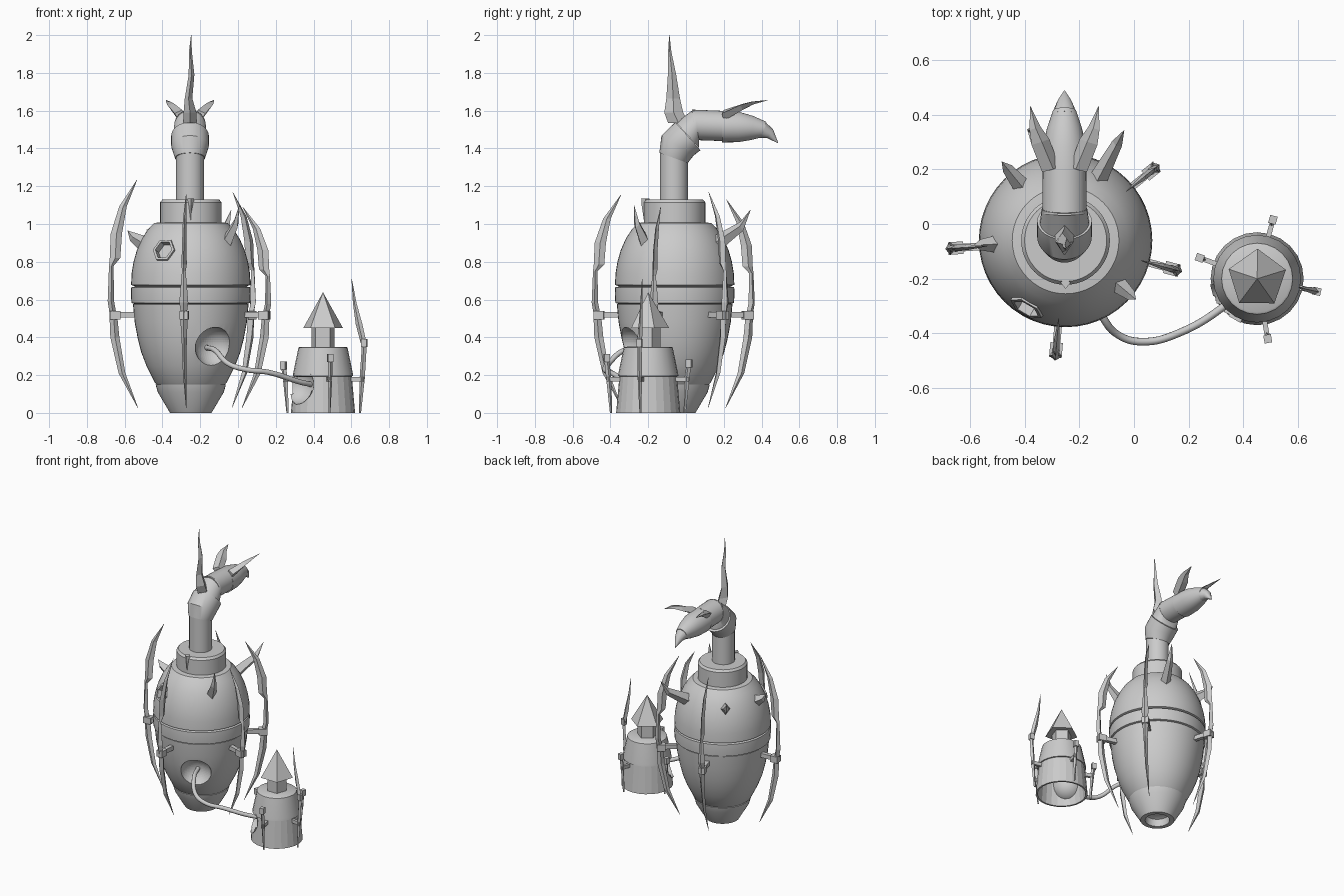
import bpy, bmesh
from math import sin, cos, pi, radians
from mathutils import Vector as V

if "Cube" in bpy.data.objects:
    bpy.data.objects.remove(bpy.data.objects["Cube"])

BODY, TOWER = V((-0.25, -0.06, 0)), V((0.45, -0.2, 0))


def make(name, bm, smooth=False):
    bmesh.ops.recalc_face_normals(bm, faces=bm.faces[:])
    me = bpy.data.meshes.new(name)
    bm.to_mesh(me)
    bm.free()
    ob = bpy.data.objects.new(name, me)
    bpy.context.collection.objects.link(ob)
    if smooth:
        bpy.ops.object.select_all(action='DESELECT')
        ob.select_set(True)
        bpy.context.view_layer.objects.active = ob
        bpy.ops.object.shade_smooth_by_angle(angle=radians(35))
    return ob


def skin(name, rings, smooth=False, caps=True, close=False):
    """Bridge equal-length rings of points."""
    bm = bmesh.new()
    vs = [[bm.verts.new(p) for p in r] for r in rings]
    pairs = list(zip(vs, vs[1:])) + ([(vs[-1], vs[0])] if close else [])
    n = len(vs[0])
    for a, b in pairs:
        for i in range(n):
            j = (i + 1) % n
            bm.faces.new((a[i], a[j], b[j], b[i]))
    if caps and not close:
        bm.faces.new(vs[0])
        bm.faces.new(vs[-1])
    return make(name, bm, smooth)


def lathe(name, c, prof, n=48, smooth=True, close=False, turn=0.0):
    return skin(name, [[c + V((r * cos(turn + 2 * pi * i / n), r * sin(turn + 2 * pi * i / n), z))
                        for i in range(n)] for r, z in prof], smooth, True, close)


def tube(name, secs, n=32):
    """Round sections in the yz plane: (y, z, pitch in degrees, radius)."""
    rings = []
    for y, z, a, r in secs:
        a = radians(a)
        up = V((0, -sin(a), cos(a)))
        c = V((BODY.x - 0.004, y, z))
        rings.append([c + r * (cos(2 * pi * i / n) * V((1, 0, 0)) + sin(2 * pi * i / n) * up) for i in range(n)])
    return skin(name, rings, True)


def blade(name, secs, a, b):
    """Diamond-section spike: (centre, half width along a, half thickness along b)."""
    return skin(name, [[p + a * w, p + b * t, p - a * w, p - b * t] for p, w, t in secs])


def frame(c, deg):
    r = V((cos(radians(deg)), sin(radians(deg)), 0))
    t = V((-r.y, r.x, 0))
    return r, t, (lambda d, z: c + r * d + V((0, 0, z)))


def block(name, c, deg, r0, r1, half, z0, z1):
    r, t, at = frame(c, deg)
    return skin(name, [[at(d, z0) - t * half, at(d, z0) + t * half, at(d, z1) + t * half, at(d, z1) - t * half]
                       for d in (r0, r1)])


def sphere_bm(c, r):
    bm = bmesh.new()
    bmesh.ops.create_uvsphere(bm, u_segments=48, v_segments=32, radius=r)
    bmesh.ops.translate(bm, verts=bm.verts[:], vec=c)
    return bm


def cut(ob, cutter):
    cutter.hide_render = True
    m = ob.modifiers.new("cut", 'BOOLEAN')
    m.object, m.operation, m.solver = cutter, 'DIFFERENCE', 'EXACT'
    bpy.context.view_layer.objects.active = ob
    bpy.ops.object.modifier_apply(modifier=m.name)
    bpy.data.objects.remove(cutter)


# Main vessel: foot, lower hull, waist band, upper dome, collar
lathe("foot", BODY, [(0.05, 0.06), (0.075, 0.05), (0.08, 0.0), (0.11, 0.0), (0.175, 0.11), (0.186, 0.15), (0.17, 0.155)])
hull = lathe("lower_hull", BODY, [(0.17, 0.14), (0.19, 0.16), (0.235, 0.25), (0.262, 0.32), (0.28, 0.39),
                                  (0.297, 0.48), (0.306, 0.575), (0.28, 0.58)])
lathe("waist_band", BODY, [(0.29, 0.575), (0.314, 0.582), (0.317, 0.63), (0.315, 0.665), (0.29, 0.67)])
dome = lathe("upper_dome", BODY, [(0.29, 0.668), (0.316, 0.678), (0.313, 0.74), (0.303, 0.8), (0.286, 0.86),
                                  (0.26, 0.92), (0.228, 0.97), (0.195, 1.005), (0.15, 1.01)])
lathe("collar", BODY, [(0.162, 0.99), (0.162, 1.115), (0.15, 1.13), (0.07, 1.13)])
blade("collar_wedge", [(BODY + V((0, -0.155, z)), w, t) for z, w, t in
                       ((1.135, 0.018, 0.022), (1.1, 0.016, 0.02), (1.02, 0.001, 0.008))], V((1, 0, 0)), V((0, 1, 0)))

# Bowl-shaped socket in the lower hull
r, t, at = frame(BODY, -63)
cut(hull, make("socket_cutter", sphere_bm(at(0.29, 0.345), 0.108)))

# Hexagonal porthole on the dome
r, t, at = frame(BODY, -120)
nrm = (r + V((0, 0, 0.4))).normalized()
up = nrm.cross(t).normalized()
hexa = lambda rad, d: [at(0.28, 0.86) + nrm * d + rad * (cos(k * pi / 3) * t + sin(k * pi / 3) * up) for k in range(6)]
cut(dome, skin("porthole_cutter", [hexa(0.055, -0.03), hexa(0.055, 0.1)]))
skin("porthole_frame", [hexa(0.067, -0.03), hexa(0.065, 0.01), hexa(0.05, 0.01), hexa(0.05, -0.03)], close=True)

# Neck and jointed head
lathe("neck", BODY + V((-0.004, -0.004, 0)), [(0.074, 1.12), (0.074, 1.4)], 32)
tube("neck_joint", [(-0.066, 1.35, 70, 0.08), (-0.045, 1.415, 58, 0.1), (0.01, 1.465, 42, 0.1)])
tube("head_joint", [(0.008, 1.47, 42, 0.09), (0.055, 1.525, 10, 0.083)])
tube("head_pipe", [(0.04, 1.525, 6, 0.081), (0.195, 1.519, 0, 0.08)])
tube("head", [(0.19, 1.515, 0, 0.083), (0.28, 1.513, -3, 0.08), (0.35, 1.508, -6, 0.064), (0.415, 1.5, -15, 0.042)])
tube("beak", [(0.4, 1.502, -15, 0.047), (0.445, 1.478, -35, 0.028), (0.488, 1.428, -55, 0.001)], 12)

# Head horns, mirrored
for s, side in ((-1, "left"), (1, "right")):
    pts = ((0.05, 0.2, 1.575, 0.035, 0.03), (0.088, 0.3, 1.62, 0.036, 0.017),
           (0.108, 0.35, 1.64, 0.022, 0.009), (0.125, 0.43, 1.655, 0.001, 0.001))
    blade(side + "_horn", [(V((-0.254 + s * x, y, z)), w, h) for x, y, z, w, h in pts],
          V((s * 0.9, -0.3, 0.3)), V((-s * 0.3, 0, 0.95)))

# Crest spike
blade("crest_spike", [(V((x, y, z)), w, h) for x, y, z, w, h in
                      ((-0.254, -0.04, 1.535, 0.055, 0.035), (-0.254, -0.065, 1.59, 0.05, 0.034),
                       (-0.262, -0.068, 1.665, 0.036, 0.02), (-0.246, -0.074, 1.79, 0.022, 0.015),
                       (-0.252, -0.086, 1.91, 0.009, 0.008), (-0.248, -0.088, 2.0, 0.001, 0.001))],
      V((0, 1, 0)), V((1, 0, 0)))

# Curved arms around the vessel
for k, (deg, top) in enumerate(((184, 1.235), (265, 1.155), (345, 1.09), (39, 1.17), (106, 1.13))):
    r, t, at = frame(BODY, deg)
    u = lambda f: 0.52 + f * (top - 0.52)
    blade(f"arm_upper_{k}", [(at(d, u(f)), w, h) for d, f, w, h in
                             ((0.412, 0, 0.018, 0.014), (0.424, 0.1, 0.017, 0.024), (0.422, 0.36, 0.012, 0.01),
                              (0.402, 0.42, 0.028, 0.014), (0.395, 0.6, 0.03, 0.012), (0.36, 0.8, 0.02, 0.01),
                              (0.285, 1, 0.001, 0.001))], r, t)
    blade(f"arm_lower_{k}", [(at(d, z), w, h) for d, z, w, h in
                             ((0.412, 0.53, 0.02, 0.022), (0.403, 0.4, 0.024, 0.014), (0.365, 0.21, 0.018, 0.01),
                              (0.28, 0.025, 0.001, 0.001))], r, t)
    block(f"arm_bracket_{k}", BODY, deg, 0.28, 0.4, 0.014, 0.505, 0.535)
    block(f"arm_clamp_{k}", BODY, deg, 0.375, 0.43, 0.023, 0.495, 0.54)

# Thorns on the dome: angle, tip radius, tip height
for k, (deg, tip, z) in enumerate(((183, 0.335, 0.965), (129, 0.37, 0.97), (62, 0.455, 1.075), (-40, 0.335, 1.1))):
    r, t, at = frame(BODY, deg)
    blade(f"thorn_{k}", [(at(0.24, 0.89), 0.045, 0.035), (at(0.06 + 0.75 * tip, 0.45 + 0.5 * z), 0.025, 0.02),
                         (at(tip, z), 0.001, 0.001)], V((0, 0, 0.9)) - r * 0.4, t)

# Small tower: hollow wall, cap, post and pyramid roof
low = lathe("tower_wall", TOWER, [(0.17, 0), (0.152, 0.2), (0.14, 0.2), (0.158, 0)], 24, False, True)
lathe("tower_upper", TOWER, [(0.135, 0.19), (0.16, 0.195), (0.158, 0.21), (0.13, 0.345), (0.122, 0.35)], 24)
lathe("tower_post", TOWER, [(0.065, 0.34), (0.065, 0.46)], 5, False, turn=0.3)
lathe("tower_roof", TOWER, [(0.05, 0.455), (0.11, 0.45), (0.001, 0.637)], 5, False, turn=0.3)

# Tower socket: cut the wall, then line it with a bowl
r, t, at = frame(TOWER, 217)
sock = at(0.185, 0.15)
cut(low, make("tower_cutter", sphere_bm(sock, 0.105)))
bm = sphere_bm(sock, 0.105)
outside = lambda v: (v.co.xy - TOWER.xy).length > 0.17 - 0.09 * v.co.z or v.co.z > 0.2
bmesh.ops.delete(bm, geom=[f for f in bm.faces if all(outside(v) for v in f.verts)], context='FACES')
make("tower_socket", bm, True)

# Tower arms
for k, (deg, h) in enumerate(((75, 0.27), (-12, 0.38), (-80, 0.3), (160, 0.26))):
    r, t, at = frame(TOWER, deg)
    blade(f"tower_arm_{k}", [(at(d, z), w, q) for d, z, w, q in
                             ((0.225, h, 0.013, 0.012), (0.212, 0.18, 0.014, 0.012), (0.2, 0.0, 0.006, 0.005))], r, t)
    block(f"tower_arm_clamp_{k}", TOWER, deg, 0.208, 0.238, 0.014, h - 0.03, h + 0.012)
    block(f"tower_arm_bracket_{k}", TOWER, deg, 0.13, 0.222, 0.009, 0.165, 0.19)
r, t, at = frame(TOWER, -12)
blade("tower_tall_spike", [(at(d, z), w, q) for d, z, w, q in
                           ((0.22, 0.37, 0.016, 0.014), (0.195, 0.47, 0.018, 0.01), (0.172, 0.58, 0.01, 0.007),
                            (0.155, 0.71, 0.001, 0.001))], r, t)

# Hose linking the two sockets
cu = bpy.data.curves.new("hose", 'CURVE')
cu.dimensions, cu.bevel_depth, cu.bevel_resolution, cu.use_fill_caps = '3D', 0.014, 3, True
path = ((-0.165, -0.22, 0.345), (-0.12, -0.33, 0.33), (-0.05, -0.41, 0.26), (0.04, -0.43, 0.23),
        (0.16, -0.4, 0.215), (0.33, -0.3, 0.163), (0.39, -0.245, 0.15))
sp = cu.splines.new('BEZIER')
sp.bezier_points.add(len(path) - 1)
for p, co in zip(sp.bezier_points, path):
    p.co = co
    p.handle_left_type = p.handle_right_type = 'AUTO'
bpy.context.collection.objects.link(bpy.data.objects.new("hose", cu))
